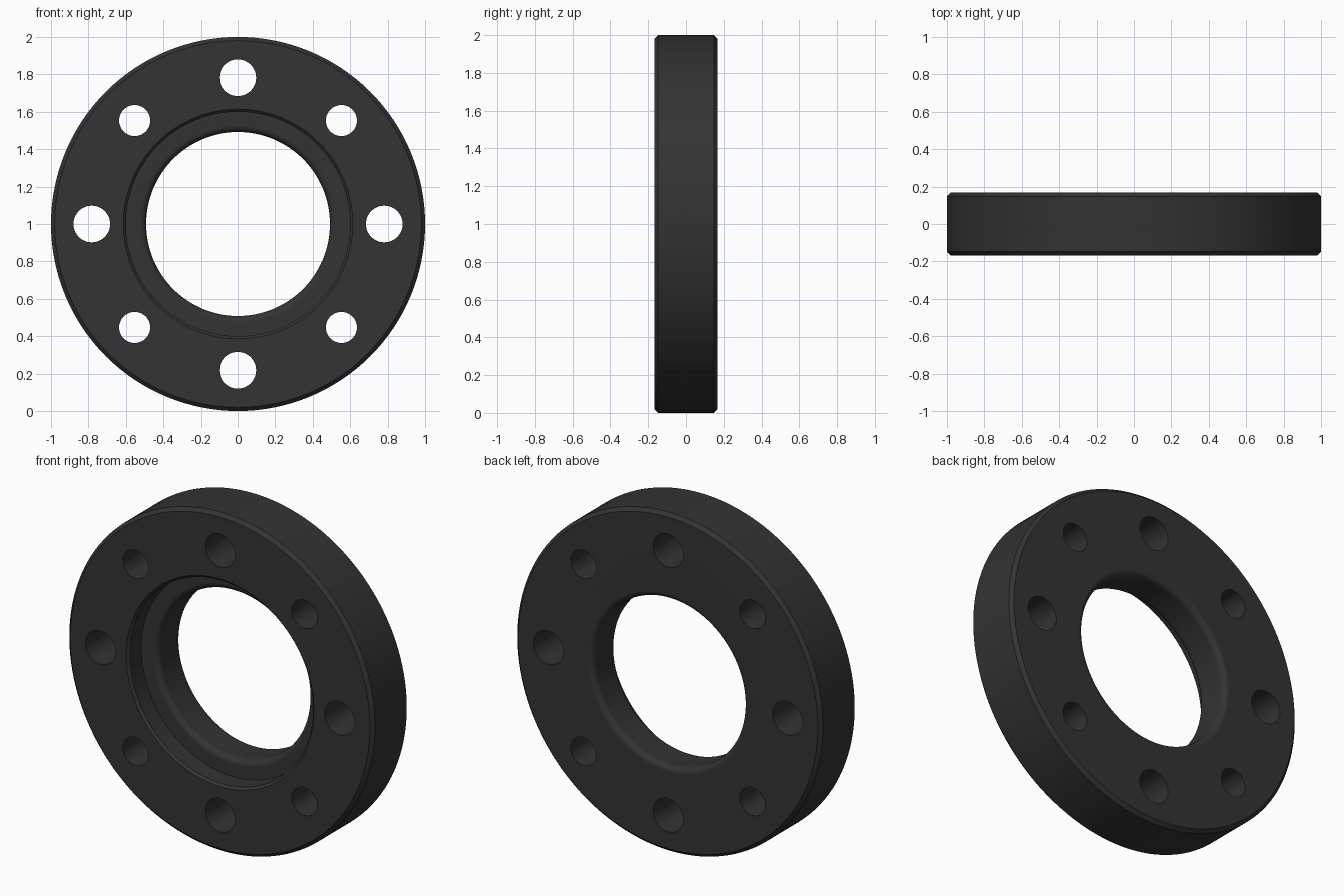
import bpy, bmesh, math
from mathutils import Matrix, Vector

cube = bpy.data.objects.get("Cube")
if cube:
    bpy.data.objects.remove(cube, do_unlink=True)

R, HALF = 1.0, 0.168           # outer radius, half thickness
BORE, POCKET = 0.492, 0.60     # bore and front recess radii
FLOOR = -HALF + 0.12           # recess floor position in y
CHAMFER, LIP, FILLET = 0.02, 0.014, 0.035
PITCH = 0.782                  # bolt circle radius

mat = bpy.data.materials.new("charcoal")
mat.use_nodes = True
colour = (0.033, 0.033, 0.033, 1)
mat.diffuse_color = colour
mat.node_tree.nodes["Principled BSDF"].inputs["Base Color"].default_value = colour


def make_object(name, bm):
    bmesh.ops.recalc_face_normals(bm, faces=bm.faces)
    mesh = bpy.data.meshes.new(name)
    bm.to_mesh(mesh)
    bm.free()
    mesh.materials.append(mat)
    ob = bpy.data.objects.new(name, mesh)
    bpy.context.collection.objects.link(ob)
    return ob


def fillet(cy, start, end, steps=6):
    """Quarter round between bore and flat face, as (radius, y) points."""
    angles = [math.radians(start + (end - start) * i / steps) for i in range(steps + 1)]
    return [(BORE + FILLET + FILLET * math.cos(a), cy + FILLET * math.sin(a)) for a in angles]


# Flange ring: closed cross-section spun about the y axis
profile = [(POCKET, FLOOR), (POCKET, -HALF + LIP), (POCKET + LIP, -HALF),
           (R - CHAMFER, -HALF), (R, -HALF + CHAMFER),
           (R, HALF - CHAMFER), (R - CHAMFER, HALF)]
profile += fillet(HALF - FILLET, 90, 180) + fillet(FLOOR + FILLET, 180, 270)

bm = bmesh.new()
verts = [bm.verts.new((r, y, 0)) for r, y in profile]
edges = [bm.edges.new((v, verts[(i + 1) % len(verts)])) for i, v in enumerate(verts)]
bmesh.ops.spin(bm, geom=verts + edges, cent=(0, 0, 0), axis=(0, 1, 0),
               angle=math.tau, steps=128, use_merge=True)
bmesh.ops.remove_doubles(bm, verts=bm.verts, dist=1e-5)
bmesh.ops.translate(bm, verts=bm.verts, vec=(0, 0, 1))
flange = make_object("flange_ring", bm)

# Bolt holes: eight through holes, alternating large and small
bm = bmesh.new()
for i in range(8):
    a = i * math.tau / 8
    centre = Vector((PITCH * math.cos(a), 0, 1 + PITCH * math.sin(a)))
    radius = 0.083 if i % 2 else 0.098
    bmesh.ops.create_cone(bm, cap_ends=True, segments=48, radius1=radius, radius2=radius,
                          depth=0.8, matrix=Matrix.Translation(centre) @ Matrix.Rotation(math.pi / 2, 4, 'X'))
cutter = make_object("bolt_hole_cutter", bm)
cutter.hide_render = True

bpy.ops.object.select_all(action='DESELECT')
flange.select_set(True)
bpy.context.view_layer.objects.active = flange
cut = flange.modifiers.new("bolt_holes", 'BOOLEAN')
cut.operation, cut.solver, cut.object = 'DIFFERENCE', 'EXACT', cutter
bpy.ops.object.modifier_apply(modifier=cut.name)
bpy.data.objects.remove(cutter, do_unlink=True)

# Smooth round walls, crisp chamfers, flat faces
bpy.ops.object.shade_smooth_by_angle(angle=math.radians(30))
weighted = flange.modifiers.new("weighted_normals", 'WEIGHTED_NORMAL')
weighted.keep_sharp = True
